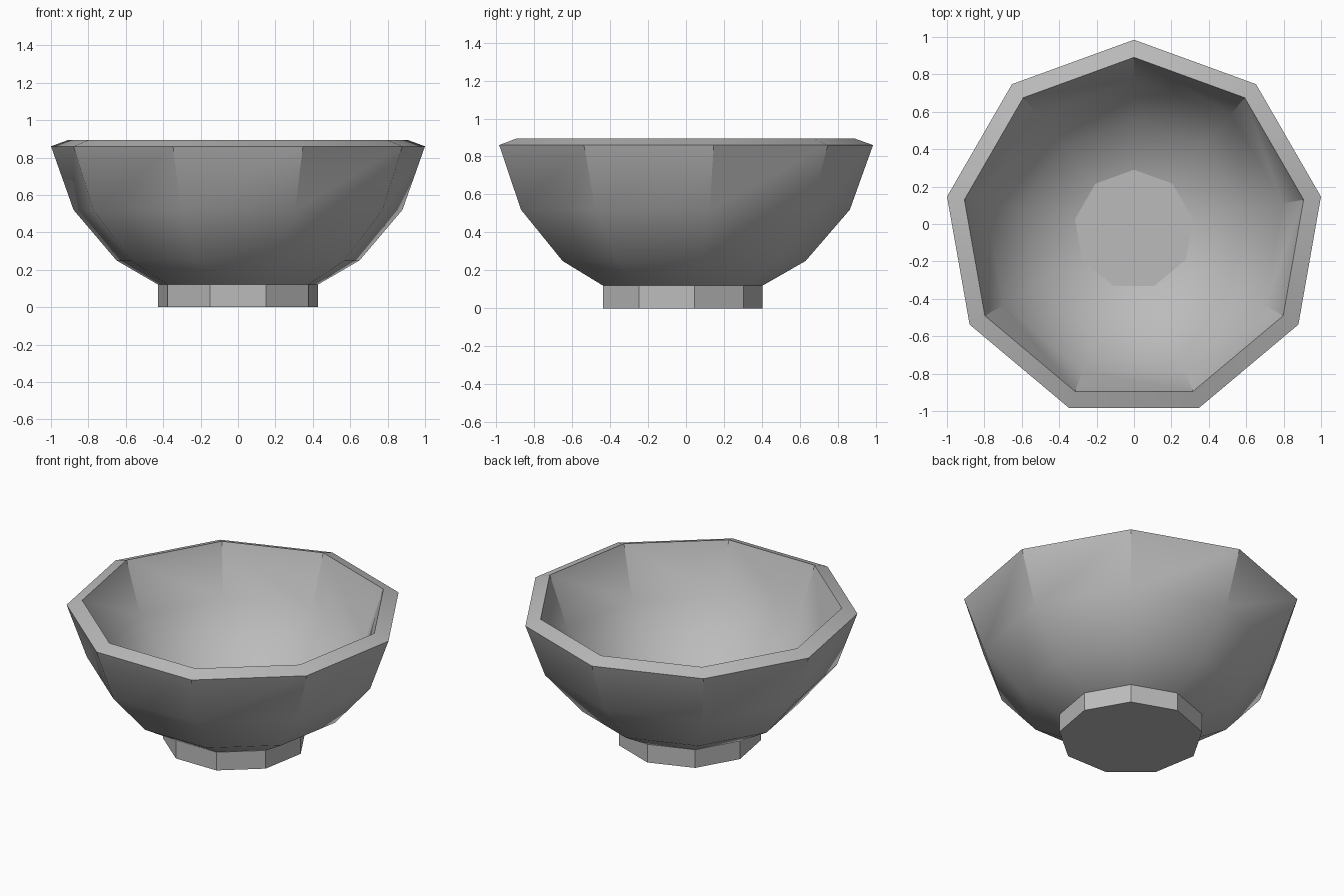
import bpy, bmesh, math

SIDES = 9
CENTER_Y = -0.03

default = bpy.data.objects.get("Cube")
if default:
    bpy.data.objects.remove(default, do_unlink=True)

# One plain grey for the whole model
grey = bpy.data.materials.new("stone grey")
grey.use_nodes = True
colour = (0.5, 0.5, 0.5, 1)
grey.diffuse_color = colour
grey.node_tree.nodes["Principled BSDF"].inputs["Base Color"].default_value = colour


def turned(name, profile, cap_top):
    """Nine-sided turned form from (radius, height) pairs, bottom first."""
    bm = bmesh.new()
    rings = []
    for radius, height in profile:
        rings.append([bm.verts.new((
            radius * math.cos(math.pi / 2 + i * math.tau / SIDES),
            radius * math.sin(math.pi / 2 + i * math.tau / SIDES),
            height)) for i in range(SIDES)])
    for low, high in zip(rings, rings[1:]):
        for i in range(SIDES):
            j = (i + 1) % SIDES
            bm.faces.new((low[i], low[j], high[j], high[i]))
    bm.faces.new(rings[0][::-1])
    if cap_top:
        bm.faces.new(rings[-1])
    mesh = bpy.data.meshes.new(name)
    bm.to_mesh(mesh)
    bm.free()
    mesh.materials.append(grey)
    obj = bpy.data.objects.new(name, mesh)
    obj.location.y = CENTER_Y
    bpy.context.collection.objects.link(obj)
    return obj


# Bowl: outer skin thickened inwards, smooth across the shallow edges
bowl = turned("bowl", [(0.32, 0.055), (0.66, 0.25), (0.893, 0.52), (1.015, 0.86)], False)
wall = bowl.modifiers.new("wall", "SOLIDIFY")
wall.thickness = 0.1
wall.offset = -1
bpy.context.view_layer.objects.active = bowl
bowl.select_set(True)
bpy.ops.object.modifier_apply(modifier="wall")
bpy.ops.object.shade_smooth_by_angle(angle=math.radians(34))

# Foot: its top rises through the bowl and forms the flat inner floor
turned("foot", [(0.434, 0), (0.434, 0.168)], True)
